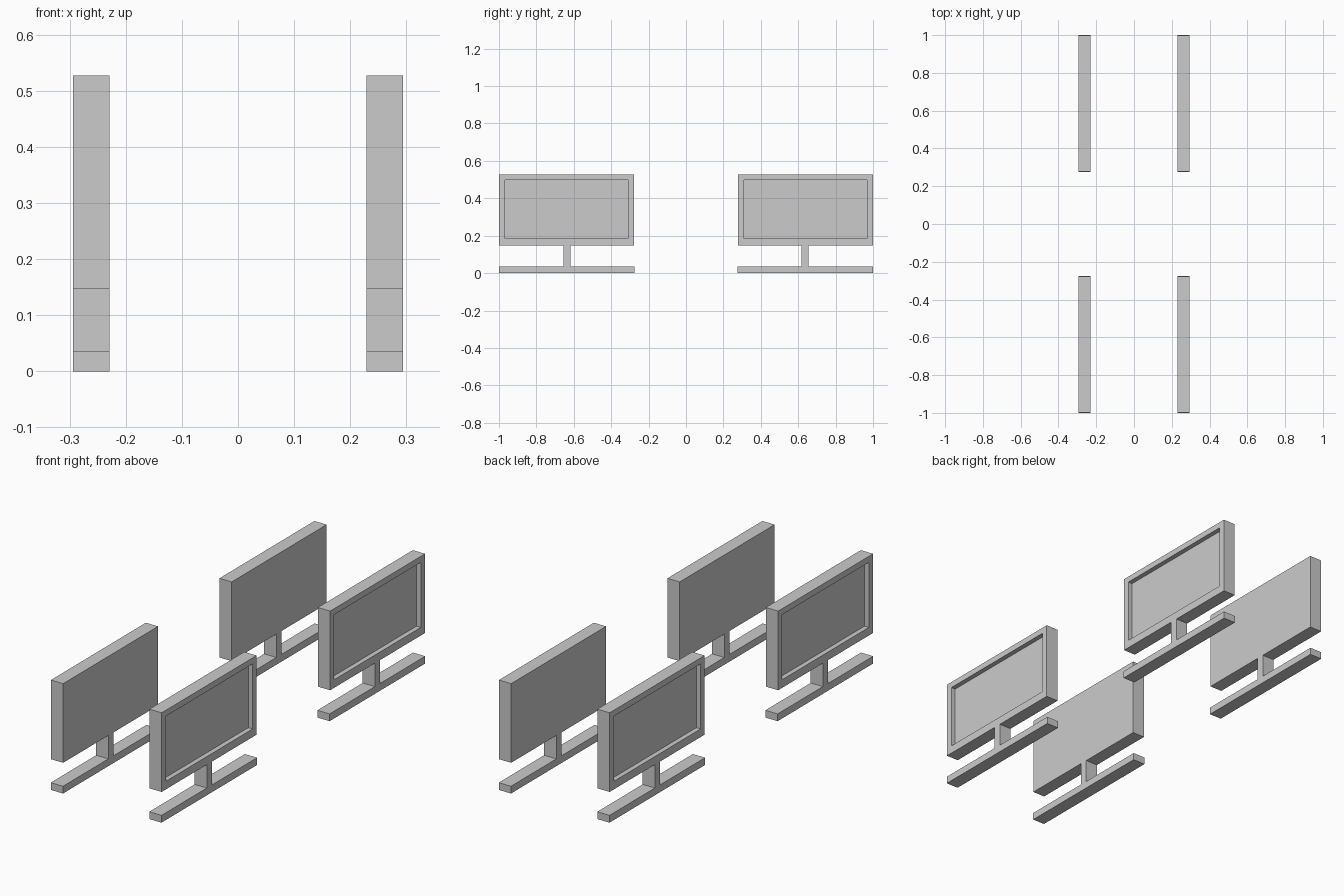
import bpy, bmesh
from mathutils import Vector

if "Cube" in bpy.data.objects:
    bpy.data.objects.remove(bpy.data.objects["Cube"])

X_IN, X_OUT = 0.229, 0.294   # shared depth of every part
RECESS = 0.023               # how far the screen is sunk


def make_box(bm, lo, hi):
    lo, hi = Vector(lo), Vector(hi)
    verts = bmesh.ops.create_cube(bm, size=1)["verts"]
    for v in verts:
        v.co = Vector(lo[i] + (v.co[i] + 0.5) * (hi[i] - lo[i]) for i in range(3))


def finish(bm, name, sx, sy):
    # place the part in its quadrant by mirroring
    for v in bm.verts:
        v.co.x *= sx
        v.co.y *= sy
    bmesh.ops.recalc_face_normals(bm, faces=bm.faces)
    mesh = bpy.data.meshes.new(name)
    bm.to_mesh(mesh)
    bm.free()
    bpy.context.collection.objects.link(bpy.data.objects.new(name, mesh))


def block(name, y0, y1, z0, z1, sx, sy):
    bm = bmesh.new()
    make_box(bm, (X_IN, y0, z0), (X_OUT, y1, z1))
    finish(bm, name, sx, sy)


def screen(name, sx, sy):
    # panel with its outer face inset and pushed in
    bm = bmesh.new()
    make_box(bm, (X_IN, 0.279, 0.147), (X_OUT, 0.999, 0.527))
    face = max(bm.faces, key=lambda f: f.calc_center_median().x)
    bmesh.ops.inset_region(bm, faces=[face], thickness=0.03)
    mid = face.calc_center_median()
    for v in face.verts:
        v.co.x = X_OUT
        v.co.y = 0.967 if v.co.y > mid.y else 0.309
        v.co.z = 0.498 if v.co.z > mid.z else 0.186
    bmesh.ops.inset_region(bm, faces=[face], thickness=0.0, depth=0.0)
    for v in face.verts:
        v.co.x = X_OUT - RECESS
    finish(bm, name, sx, sy)


# four monitors, back to back, screens facing outward
for sx, side in ((1, "right"), (-1, "left")):
    for sy, end in ((-1, "front"), (1, "back")):
        tag = f"{end}_{side}"
        block(f"base_{tag}", 0.275, 1.0, 0.0, 0.035, sx, sy)
        block(f"stand_{tag}", 0.618, 0.656, 0.035, 0.147, sx, sy)
        screen(f"monitor_screen_{tag}", sx, sy)
